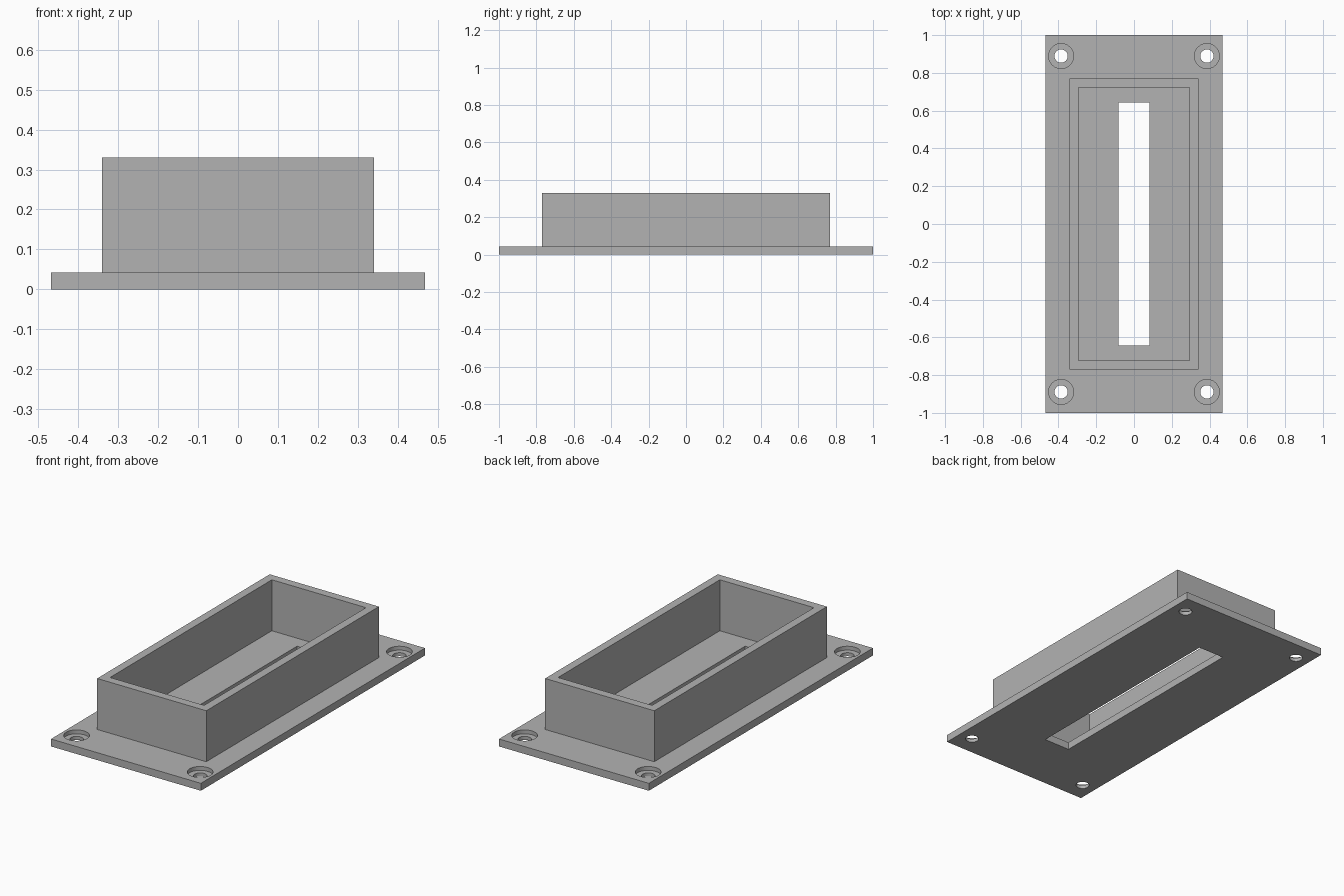
import bpy
import math

if "Cube" in bpy.data.objects:
    bpy.data.objects.remove(bpy.data.objects["Cube"], do_unlink=True)

PLATE_TOP, RIM_TOP, SEAT_Z = 0.042, 0.33, 0.02

grey = bpy.data.materials.new("plain_grey")
grey.use_nodes = True
colour = (0.45, 0.45, 0.45, 1)
grey.diffuse_color = colour
grey.node_tree.nodes["Principled BSDF"].inputs["Base Color"].default_value = colour


def box(name, half_x, half_y, z0, z1):
    bpy.ops.mesh.primitive_cube_add(size=2, location=(0, 0, (z0 + z1) / 2))
    ob = bpy.context.object
    ob.name = name
    ob.scale = (half_x, half_y, (z1 - z0) / 2)
    bpy.ops.object.transform_apply(location=True, rotation=False, scale=True)
    ob.data.materials.append(grey)
    return ob


def cylinder(name, radius, x, y, z0, z1):
    bpy.ops.mesh.primitive_cylinder_add(vertices=48, radius=radius, depth=z1 - z0,
                                        location=(x, y, (z0 + z1) / 2))
    ob = bpy.context.object
    ob.name = name
    ob.data.materials.append(grey)
    return ob


def combine(target, other, operation):
    other.hide_render = True
    mod = target.modifiers.new(operation.lower(), 'BOOLEAN')
    mod.operation = operation
    mod.solver = 'EXACT'
    mod.object = other
    bpy.context.view_layer.objects.active = target
    bpy.ops.object.modifier_apply(modifier=mod.name)
    bpy.data.objects.remove(other, do_unlink=True)


# Mounting plate with the raised rectangular housing
housing = box("flanged_housing", 0.468, 1.0, 0, PLATE_TOP)
combine(housing, box("raised_walls", 0.341, 0.77, 0.01, RIM_TOP), 'UNION')

# Open cavity and floor slot
combine(housing, box("cavity_cutter", 0.294, 0.722, PLATE_TOP, 0.5), 'DIFFERENCE')
combine(housing, box("slot_cutter", 0.081, 0.643, -0.1, 0.2), 'DIFFERENCE')

# Counterbored screw holes in the corners
for sx in (-1, 1):
    for sy in (-1, 1):
        x, y = sx * 0.386, sy * 0.889
        combine(housing, cylinder("counterbore_cutter", 0.066, x, y, SEAT_Z, 0.1), 'DIFFERENCE')
        combine(housing, cylinder("hole_cutter", 0.035, x, y, -0.1, 0.1), 'DIFFERENCE')

# Smooth hole walls, crisp edges elsewhere
bpy.ops.object.select_all(action='DESELECT')
housing.select_set(True)
bpy.context.view_layer.objects.active = housing
bpy.ops.object.shade_smooth_by_angle(angle=math.radians(30))
